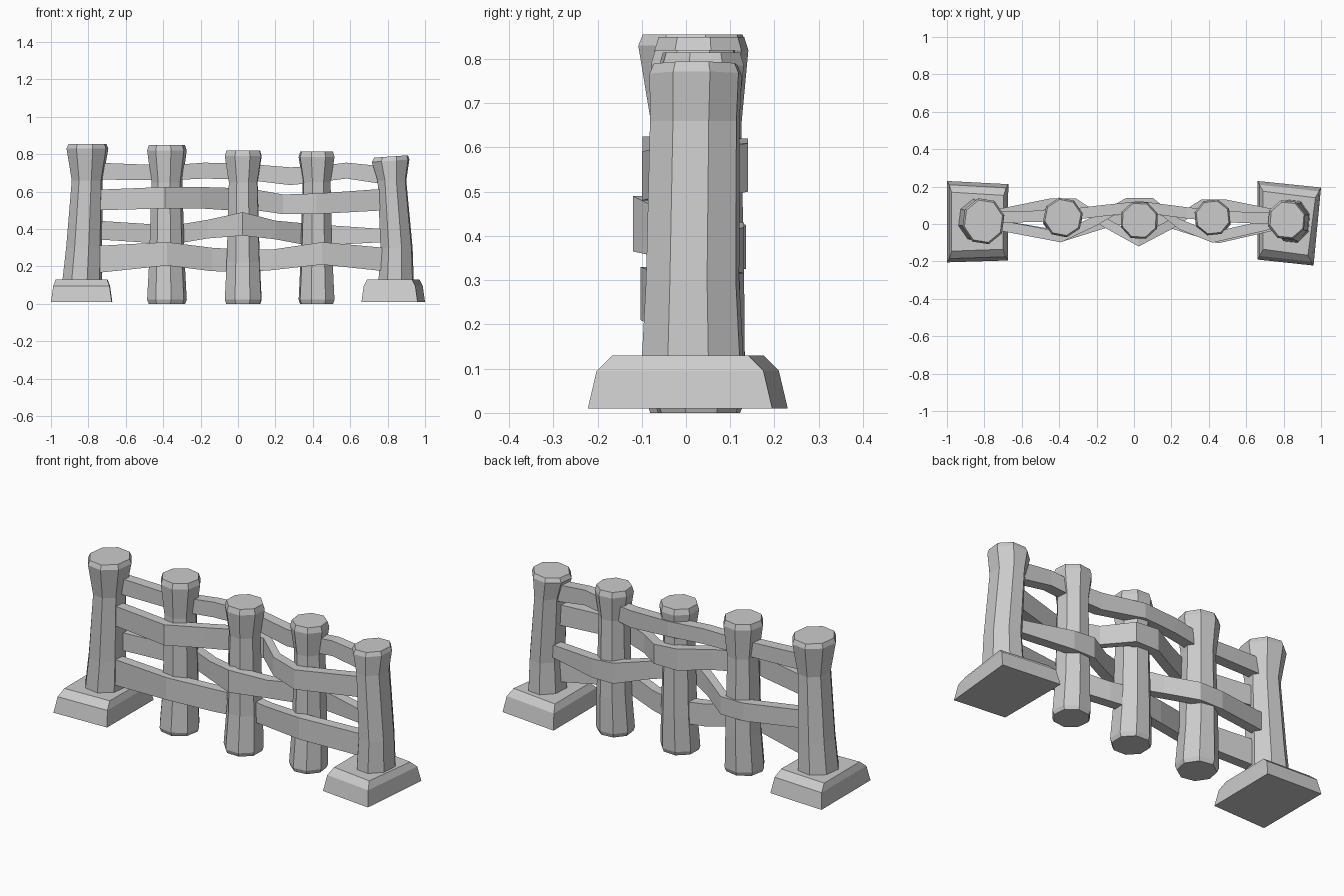
import bpy, bmesh, math


def loft(name, rings):
    """Skin a closed solid through equal-length rings of points."""
    bm = bmesh.new()
    loops = [[bm.verts.new(p) for p in ring] for ring in rings]
    n = len(loops[0])
    for a, b in zip(loops, loops[1:]):
        for i in range(n):
            j = (i + 1) % n
            bm.faces.new((a[i], a[j], b[j], b[i]))
    bm.faces.new(loops[0][::-1])
    bm.faces.new(loops[-1])
    bmesh.ops.recalc_face_normals(bm, faces=bm.faces)
    mesh = bpy.data.meshes.new(name)
    bm.to_mesh(mesh)
    bm.free()
    ob = bpy.data.objects.new(name, mesh)
    bpy.context.collection.objects.link(ob)
    return ob


def post(name, levels, turn, tilt=0.0):
    """Eight-sided log; each level is z, centre x, centre y, half width x, half width y."""
    rings = []
    for k, (z, cx, cy, rx, ry) in enumerate(levels):
        ring = []
        for i in range(8):
            a = turn + i * math.tau / 8
            dx, dy = rx * 1.03 * math.cos(a), ry * 1.03 * math.sin(a)
            lean = tilt * dx if k >= len(levels) - 2 else 0
            ring.append((cx + dx, cy + dy, z + lean))
        rings.append(ring)
    loft(name, rings)


def rail(name, path, half_thick):
    """Bent plank; each station is x, centre y, bottom z, top z."""
    rings = []
    for x, y, lo, hi in path:
        t = half_thick
        rings.append([(x, y - t, lo), (x, y + t, lo), (x, y + t, hi), (x, y - t, hi)])
    loft(name, rings)


def base(name, corners, centre, inset):
    """Slightly skewed stone block with a chamfered top."""
    cx, cy = centre
    rings = []
    for z, sx, sy in ((0.01, 0, 0), (0.095, 0.012, 0.02), (0.13, *inset)):
        rings.append([(x + math.copysign(sx, cx - x), y + math.copysign(sy, cy - y), z)
                      for x, y in corners])
    loft(name, rings)


# stone bases
base("left_base", [(-1, -0.205), (-0.675, -0.195), (-0.672, 0.213), (-1, 0.23)],
     (-0.84, 0.01), (0.025, 0.06))
base("right_base", [(0.66, -0.19), (0.96, -0.222), (1.0, 0.195), (0.66, 0.23)],
     (0.83, 0), (0.03, 0.055))

# end posts
post("left_end_post", [
    (0.10, -0.835, 0.02, 0.107, 0.115), (0.30, -0.823, 0.02, 0.096, 0.105),
    (0.66, -0.806, 0.015, 0.083, 0.095), (0.83, -0.805, 0.015, 0.112, 0.123),
    (0.855, -0.805, 0.015, 0.102, 0.113)], 0.25)
post("right_end_post", [
    (0.10, 0.845, 0.015, 0.097, 0.118), (0.30, 0.848, 0.015, 0.087, 0.107),
    (0.66, 0.823, 0.02, 0.078, 0.103), (0.765, 0.816, 0.022, 0.102, 0.106),
    (0.788, 0.818, 0.022, 0.092, 0.096)], 0.3, 0.07)

# middle posts
for i, (x, y, r, top) in enumerate([(-0.38, 0.035, 0.105, 0.85),
                                    (0.028, 0.02, 0.102, 0.82),
                                    (0.42, 0.035, 0.097, 0.815)]):
    post(f"middle_post_{i + 1}", [
        (0, x, y - 0.01, r * 0.92, r * 0.92), (0.022, x, y - 0.01, r, r),
        (0.22, x, y, r * 0.9, r * 0.92), (0.65, x, y, r * 0.78, r * 0.85),
        (top - 0.03, x, y, r, r), (top, x, y, r * 0.91, r * 0.91)], 0.2 + 0.15 * i)

# woven rails, top to bottom
rail("top_rail", [
    (-0.76, 0.035, 0.665, 0.755), (-0.38, 0.045, 0.66, 0.74), (-0.18, 0.07, 0.67, 0.755),
    (0.03, 0.092, 0.665, 0.75), (0.28, 0.06, 0.635, 0.73), (0.42, 0.045, 0.65, 0.735),
    (0.58, 0.035, 0.67, 0.755), (0.78, 0.03, 0.64, 0.735)], 0.03)
rail("upper_rail", [
    (-0.76, 0.0, 0.5, 0.61), (-0.39, -0.07, 0.51, 0.625), (-0.2, 0.02, 0.51, 0.625),
    (-0.04, 0.112, 0.5, 0.62), (0.1, 0.112, 0.5, 0.61), (0.24, 0.0, 0.48, 0.585),
    (0.42, -0.072, 0.48, 0.59), (0.78, 0.01, 0.5, 0.615)], 0.028)
rail("lower_rail", [
    (-0.76, 0.045, 0.345, 0.445), (-0.45, 0.108, 0.325, 0.425), (-0.31, 0.108, 0.325, 0.425),
    (-0.16, 0.01, 0.35, 0.45), (0.025, -0.092, 0.365, 0.49), (0.2, 0.0, 0.345, 0.445),
    (0.36, 0.103, 0.315, 0.43), (0.49, 0.103, 0.315, 0.42), (0.78, 0.045, 0.33, 0.4)], 0.028)
rail("bottom_rail", [
    (-0.76, 0.0, 0.165, 0.31), (-0.38, -0.065, 0.205, 0.33), (-0.14, 0.01, 0.175, 0.3),
    (0.03, 0.045, 0.17, 0.29), (0.18, 0.01, 0.18, 0.29), (0.45, -0.075, 0.21, 0.33),
    (0.78, 0.0, 0.175, 0.3)], 0.028)
